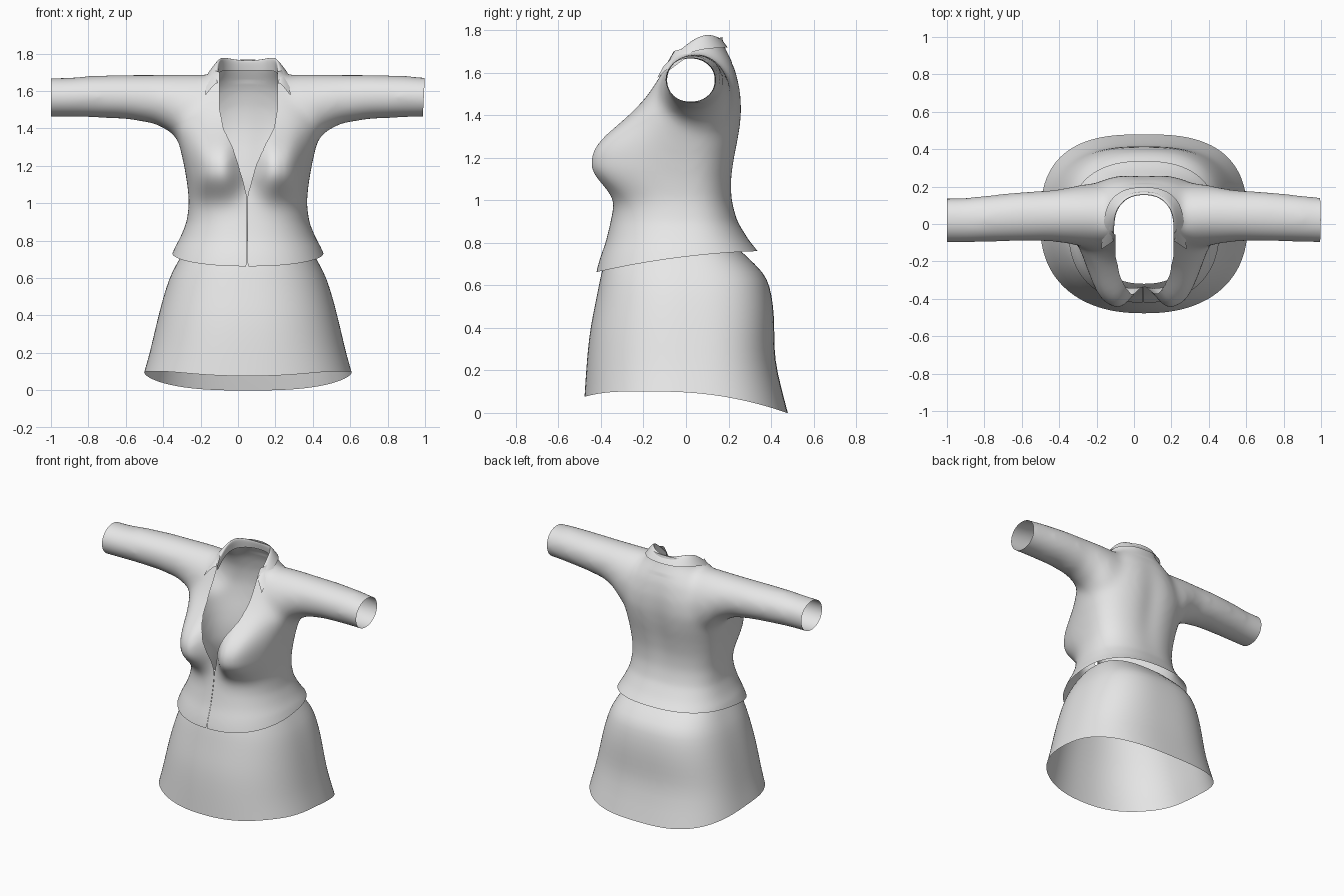
import bpy, bmesh, math
from mathutils import Vector

cube = bpy.data.objects.get("Cube")
if cube:
    bpy.data.objects.remove(cube, do_unlink=True)

CX = 0.053      # middle of the garment
SEGS = 64

cloth = bpy.data.materials.new("light_grey_cloth")
cloth.use_nodes = True
grey = (0.8, 0.8, 0.8, 1)
cloth.diffuse_color = grey
cloth.node_tree.nodes["Principled BSDF"].inputs["Base Color"].default_value = grey


def add_object(name, bm):
    mesh = bpy.data.meshes.new(name)
    bm.to_mesh(mesh)
    bm.free()
    obj = bpy.data.objects.new(name, mesh)
    bpy.context.collection.objects.link(obj)
    mesh.materials.append(cloth)
    for p in mesh.polygons:
        p.use_smooth = True
    return obj


def loft(bm, rings, closed=True, caps=False):
    """Skin a list of rings of points with quads."""
    rows = [[bm.verts.new(p) for p in ring] for ring in rings]
    count = len(rows[0])
    for a, b in zip(rows, rows[1:]):
        for i in range(count if closed else count - 1):
            j = (i + 1) % count
            bm.faces.new((a[i], a[j], b[j], b[i]))
    if caps:
        bm.faces.new(rows[0][::-1])
        bm.faces.new(rows[-1])


def section(z, half, front, back, nf=2.3, nb=2.4):
    """Horizontal rounded outline with separate front and back depth."""
    ring = []
    for i in range(SEGS):
        a = 2 * math.pi * i / SEGS
        c, s = math.cos(a), math.sin(a)
        n, depth = (nb, back) if s > 0 else (nf, -front)
        x = math.copysign(abs(c) ** (2 / n), c) * half
        y = math.copysign(abs(s) ** (2 / n), s) * depth
        ring.append(Vector((CX + x, y, z)))
    return ring


# Jacket body: torso and sleeves as closed volumes
bm = bmesh.new()
torso = [  # height, half width, front, back
    (0.55, 0.46, -0.44, 0.47), (0.66, 0.425, -0.425, 0.41),
    (0.73, 0.398, -0.405, 0.36), (0.8, 0.363, -0.378, 0.3),
    (0.9, 0.328, -0.355, 0.243), (1.0, 0.315, -0.335, 0.218),
    (1.1, 0.325, -0.32, 0.218), (1.2, 0.342, -0.32, 0.234),
    (1.3, 0.365, -0.295, 0.255), (1.4, 0.39, -0.245, 0.268),
    (1.5, 0.36, -0.185, 0.264), (1.6, 0.3, -0.125, 0.241),
    (1.66, 0.24, -0.1, 0.214), (1.7, 0.19, -0.085, 0.192),
    (1.75, 0.168, -0.08, 0.17), (1.92, 0.168, -0.08, 0.17)]
loft(bm, [section(*r) for r in torso], caps=True)

sleeve = [  # distance out, centre height, height radius, centre depth, depth radius
    (0.1, 1.46, 0.2, 0.04, 0.16), (0.25, 1.455, 0.235, 0.042, 0.178),
    (0.34, 1.49, 0.2, 0.045, 0.165), (0.41, 1.533, 0.156, 0.045, 0.15),
    (0.5, 1.556, 0.132, 0.043, 0.137), (0.65, 1.568, 0.119, 0.04, 0.134),
    (0.85, 1.57, 0.112, 0.028, 0.125), (0.95, 1.566, 0.106, 0.021, 0.121),
    (1.2, 1.564, 0.105, 0.02, 0.119)]
for side in (-1, 1):
    rings = []
    for d, zc, rz, yc, ry in sleeve:
        angles = [2 * math.pi * i / SEGS for i in range(SEGS)]
        rings.append([Vector((CX + side * d, yc + ry * math.cos(a), zc + rz * math.sin(a)))
                      for a in angles])
    loft(bm, rings, caps=True)
bmesh.ops.recalc_face_normals(bm, faces=bm.faces)
volume = add_object("jacket_volume", bm)

# Fuse and soften the volumes into one skin
remesh = volume.modifiers.new("fuse", 'REMESH')
remesh.mode = 'VOXEL'
remesh.voxel_size = 0.016
soften = volume.modifiers.new("soften", 'SMOOTH')
soften.factor = 0.5
soften.iterations = 36
deps = bpy.context.evaluated_depsgraph_get()
skin = bpy.data.meshes.new_from_object(volume.evaluated_get(deps))
bpy.data.objects.remove(volume, do_unlink=True)
bm = bmesh.new()
bm.from_mesh(skin)
bpy.data.meshes.remove(skin)


def bell(d, width, power=2):
    return math.exp(-abs(d / width) ** power)


# Bust fullness on the front, shallow groove along the spine
for v in bm.verts:
    dx = abs(v.co.x - CX)
    if v.co.y < 0:
        t = min(1, -v.co.y / 0.17)
        dz = v.co.z - 1.18
        bulge = bell(dx - 0.18, 0.132, 2.8) * bell(dz, 0.193 if dz > 0 else 0.145, 2.4)
        v.co.y -= 0.15 * bulge * t * t * (3 - 2 * t)
    elif v.co.z < 1.65 and v.co.y > 0.1:
        v.co.y -= 0.014 * bell(dx, 0.085) * bell(v.co.z - 1.3, 0.28)


def cut(faces, co, no, clear=False):
    geom = set(faces)
    for f in faces:
        geom.update(f.verts)
        geom.update(f.edges)
    bmesh.ops.bisect_plane(bm, geom=list(geom), plane_co=co, plane_no=no,
                           clear_outer=clear, dist=0.0002)


# Trim cuffs, hem and neck
cut(bm.faces[:], (-1, 0, 1.5), (-1, 0, 0), True)
cut(bm.faces[:], (0.99, 0, 1.5), (1, 0, -0.05), True)
cut(bm.faces[:], (0, 0, 0.715), (0, 0.12, -1), True)
cut(bm.faces[:], (0, 0, 1.718), (0, -0.29, 1), True)

# Bow the hem up at the sides
for v in bm.verts:
    if v.co.z < 0.9:
        v.co.z += 0.02 * (1 - (v.co.y / 0.4) ** 2) * min(1, (0.9 - v.co.z) / 0.15)

# Front opening: neckline running into a narrow closing seam
opening = [  # height, right edge, left edge
    (0.6, 0.03, 0.066), (0.69, 0.0482, 0.0498), (1.03, 0.0482, 0.0498),
    (1.1, 0.032, 0.068), (1.2, 0.003, 0.096), (1.3, -0.03, 0.14),
    (1.4, -0.078, 0.192), (1.5, -0.098, 0.21), (1.9, -0.102, 0.212)]


def near_front(f, low, high):
    c = f.calc_center_median()
    return c.y < 0.04 and low - 0.03 < c.z < high + 0.03 and abs(c.x - CX) < 0.25


for lower, upper in zip(opening, opening[1:]):
    for e in (1, 2):
        faces = [f for f in bm.faces if near_front(f, lower[0], upper[0])]
        along = Vector((upper[e] - lower[e], 0, upper[0] - lower[0]))
        cut(faces, (lower[e], 0, lower[0]), along.cross(Vector((0, 1, 0))))


def in_opening(f):
    c = f.calc_center_median()
    if c.y > 0.03:
        return False
    for a, b in zip(opening, opening[1:]):
        if a[0] <= c.z < b[0]:
            t = (c.z - a[0]) / (b[0] - a[0])
            return a[1] + t * (b[1] - a[1]) < c.x < a[2] + t * (b[2] - a[2])
    return False


bmesh.ops.delete(bm, geom=[f for f in bm.faces if in_opening(f)], context='FACES')
add_object("jacket", bm)

# Folded collar: inner stand, fold line and outer edge, mirrored about the back
half_collar = [
    ((0, 0.166, 1.71), (0, 0.15, 1.784), (0, 0.2, 1.718)),
    ((0.08, 0.155, 1.71), (0.08, 0.137, 1.796), (0.11, 0.19, 1.718)),
    ((0.148, 0.09, 1.71), (0.134, 0.085, 1.822), (0.197, 0.12, 1.716)),
    ((0.165, 0.01, 1.68), (0.153, 0.01, 1.77), (0.218, 0.0, 1.7)),
    ((0.158, -0.08, 1.61), (0.157, -0.09, 1.665), (0.228, -0.135, 1.575))]
columns = [[(-x, y, z) for x, y, z in col] for col in half_collar[:0:-1]] + half_collar
bm = bmesh.new()
loft(bm, [[Vector((CX + x, y, z)) for x, y, z in col] for col in columns], closed=False)
collar = add_object("collar", bm)
sub = collar.modifiers.new("round", 'SUBSURF')
sub.levels = sub.render_levels = 3
sub.boundary_smooth = 'PRESERVE_CORNERS'


# Skirt: flared open tube with a dipping back hem
def hem_height(y):
    back = max(0, (y + 0.1) / 0.575)
    front = max(0, (-y - 0.3) / 0.18)
    return 0.1 - 0.1 * back ** 2 - 0.025 * front ** 2


skirt_rings = [
    (0.8, 0.3, -0.32, 0.215), (0.74, 0.345, -0.375, 0.282),
    (0.66, 0.39, -0.398, 0.366), (0.6, 0.42, -0.41, 0.394),
    (0.5, 0.452, -0.43, 0.412), (0.4, 0.478, -0.45, 0.416),
    (0.3, 0.502, -0.462, 0.416), (0.2, 0.525, -0.47, 0.426),
    (0.1, 0.555, -0.478, 0.48)]
rings = [section(*r, 2.3, 2.75) for r in skirt_rings]
for p in rings[-1]:
    p.z = hem_height(p.y)
bm = bmesh.new()
loft(bm, rings)
bmesh.ops.recalc_face_normals(bm, faces=bm.faces)
skirt = add_object("skirt", bm)
sub = skirt.modifiers.new("round", 'SUBSURF')
sub.levels = sub.render_levels = 1
